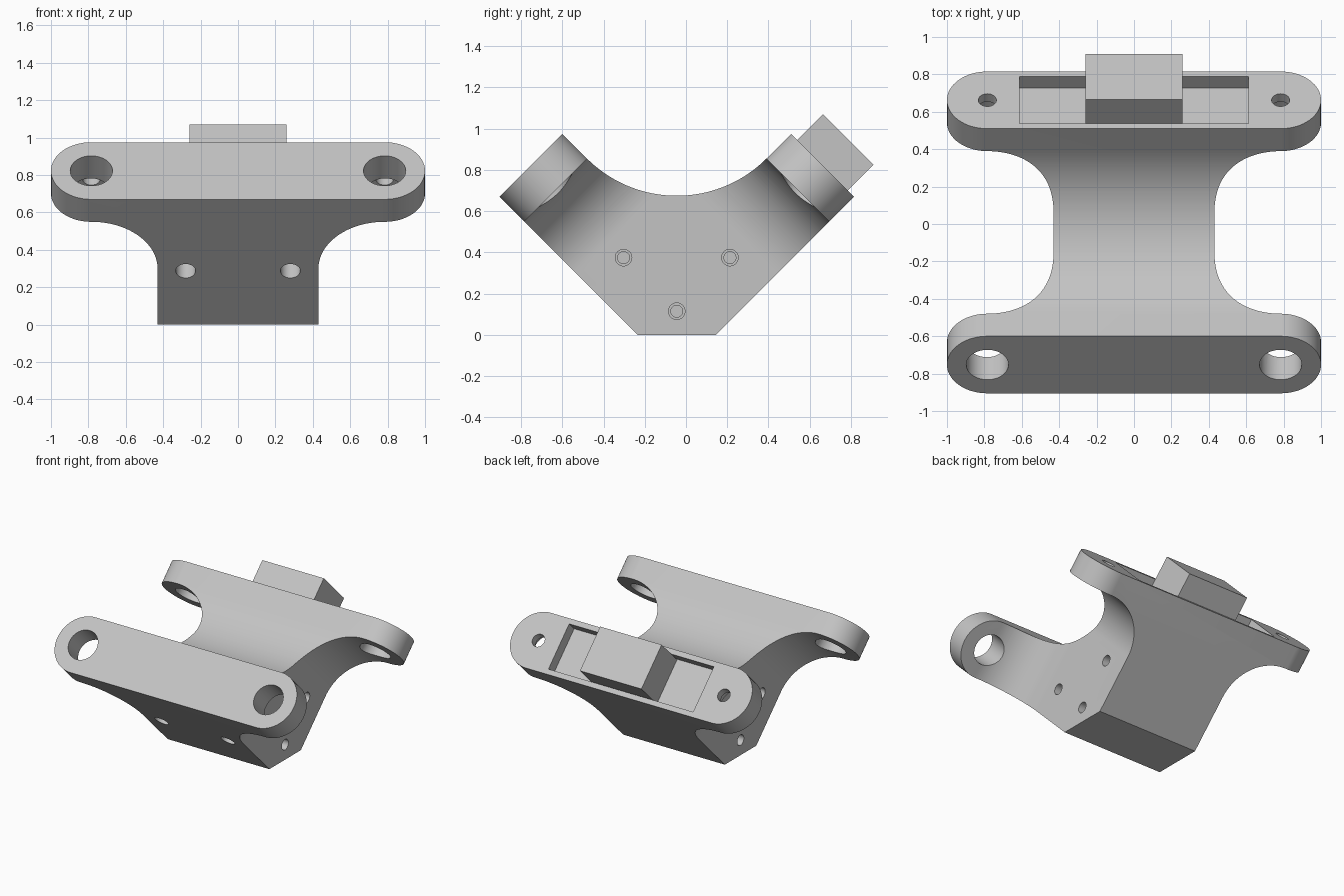
import bpy, bmesh
from math import sin, cos, pi, radians
from mathutils import Vector, Matrix

cube = bpy.data.objects.get("Cube")
if cube:
    bpy.data.objects.remove(cube)

X, Y = Vector((1, 0, 0)), Vector((0, 1, 0))
OFFSET = (0, -0.045, 0)          # body symmetry plane
FRONT = Vector((0, -1, 1)).normalized()
BACK = Vector((0, 1, 1)).normalized()
FRONT_C, BACK_C = (0, -0.7075, 0.8225), (0, 0.7075, 0.8225)
END_X, END_R, HALF, FILLET, PLATE = 0.784, 0.216, 0.43, 0.354, 0.17

grey = bpy.data.materials.new("light_grey")
grey.use_nodes = True
colour = (0.55, 0.55, 0.55, 1)
grey.diffuse_color = colour
grey.node_tree.nodes["Principled BSDF"].inputs["Base Color"].default_value = colour


def arc(cx, cy, r, start, end, n=32):
    angles = [radians(start + (end - start) * i / n) for i in range(n + 1)]
    return [(cx + r * cos(a), cy + r * sin(a)) for a in angles]


def circle(r, cx=0):
    return arc(cx, 0, r, 0, 360, 48)[:-1]


def rect(hx, hy):
    return [(-hx, -hy), (hx, -hy), (hx, hy), (-hx, hy)]


def mirrored(pts):
    return pts + [(-x, y) for x, y in reversed(pts)]


def prism(name, outline, origin, axis, lo, hi, across=X):
    """Extrude an outline drawn on (across, axis x across) along the axis."""
    up = axis.cross(across)
    base = Vector(origin)
    bm = bmesh.new()
    verts = [bm.verts.new(base + across * a + up * b + axis * lo) for a, b in outline]
    face = bm.faces.new(verts)
    new = bmesh.ops.extrude_face_region(bm, geom=[face])["geom"]
    bmesh.ops.translate(bm, vec=axis * (hi - lo),
                        verts=[v for v in new if isinstance(v, bmesh.types.BMVert)])
    bmesh.ops.recalc_face_normals(bm, faces=bm.faces)
    mesh = bpy.data.meshes.new(name)
    bm.to_mesh(mesh)
    bm.free()
    mesh.materials.append(grey)
    ob = bpy.data.objects.new(name, mesh)
    ob.location = OFFSET
    bpy.context.collection.objects.link(ob)
    return ob


def apply(ob, mod):
    bpy.context.view_layer.update()
    with bpy.context.temp_override(object=ob, active_object=ob, selected_objects=[ob]):
        bpy.ops.object.modifier_apply(modifier=mod.name)


def combine(ob, tool, operation="DIFFERENCE"):
    mod = ob.modifiers.new("cut", "BOOLEAN")
    mod.operation, mod.solver, mod.object = operation, "EXACT", tool
    tool.hide_render = True
    apply(ob, mod)
    bpy.data.objects.remove(tool)


# Side profile of the front half, running a little past the middle
profile = [(0.2, 0), (-0.19, 0), (-0.86, 0.67), (-0.555, 0.975)]
profile += arc(0, 1.29, 0.615, 225, 270) + [(0.2, 0.675)]
body = prism("bracket_body", profile, (0, 0, 0), X, -1.2, 1.2, Y)

# Wide plate flaring down to the narrow stem
tee = [(1.1, -0.1), (1.1, PLATE)]
tee += arc(END_X, PLATE + FILLET, FILLET, 270, 180) + [(HALF, 3)]
combine(body, prism("tee", mirrored(tee), FRONT_C, BACK, -3, 3), "INTERSECT")

# Rounded plate ends
ends = [(END_X, -3)] + arc(END_X, 0, END_R, -90, 90) + [(END_X, 3)]
combine(body, prism("ends", mirrored(ends), FRONT_C, FRONT, -3, 0.3), "INTERSECT")

# Trim at the middle and mirror to the back
bm = bmesh.new()
bm.from_mesh(body.data)
bmesh.ops.bisect_plane(bm, geom=bm.verts[:] + bm.edges[:] + bm.faces[:],
                       plane_co=(0, 0, 0), plane_no=Y, clear_outer=True)
bm.to_mesh(body.data)
bm.free()
mirror = body.modifiers.new("mirror", "MIRROR")
mirror.use_axis = (False, True, False)
mirror.merge_threshold = 0.0005
apply(body, mirror)

for s in (-1, 1):
    # Plate bores: open at the front, stepped at the back
    combine(body, prism("bore", circle(0.113, s * END_X), FRONT_C, FRONT, -0.3, 0.1))
    combine(body, prism("bore", circle(0.113, s * END_X), BACK_C, BACK, -0.3, -0.06))
    combine(body, prism("bore", circle(0.048, s * END_X), BACK_C, BACK, -0.2, 0.1))
    # Blind holes in the front underside
    combine(body, prism("hole", circle(0.053), (s * 0.28, -0.477, 0.287), -BACK, -0.25, 0.1))
    # Stepped screw holes in the sides
    for y, z in ((-0.258, 0.375), (0.258, 0.375), (0, 0.115)):
        for r, depth in ((0.04, 0.06), (0.029, 0.15)):
            combine(body, prism("hole", circle(r), (s * HALF, y, z), X * s, -depth, 0.1, Y))

# Pocket in the back plate with the block standing in it
combine(body, prism("pocket", rect(0.612, 0.177), BACK_C, BACK, -0.085, 0.1))
prism("raised_block", rect(0.26, 0.173), BACK_C, BACK, -0.085, 0.177)

bpy.ops.object.select_all(action="DESELECT")
body.select_set(True)
bpy.context.view_layer.objects.active = body
bpy.ops.object.shade_smooth_by_angle(angle=radians(20))
